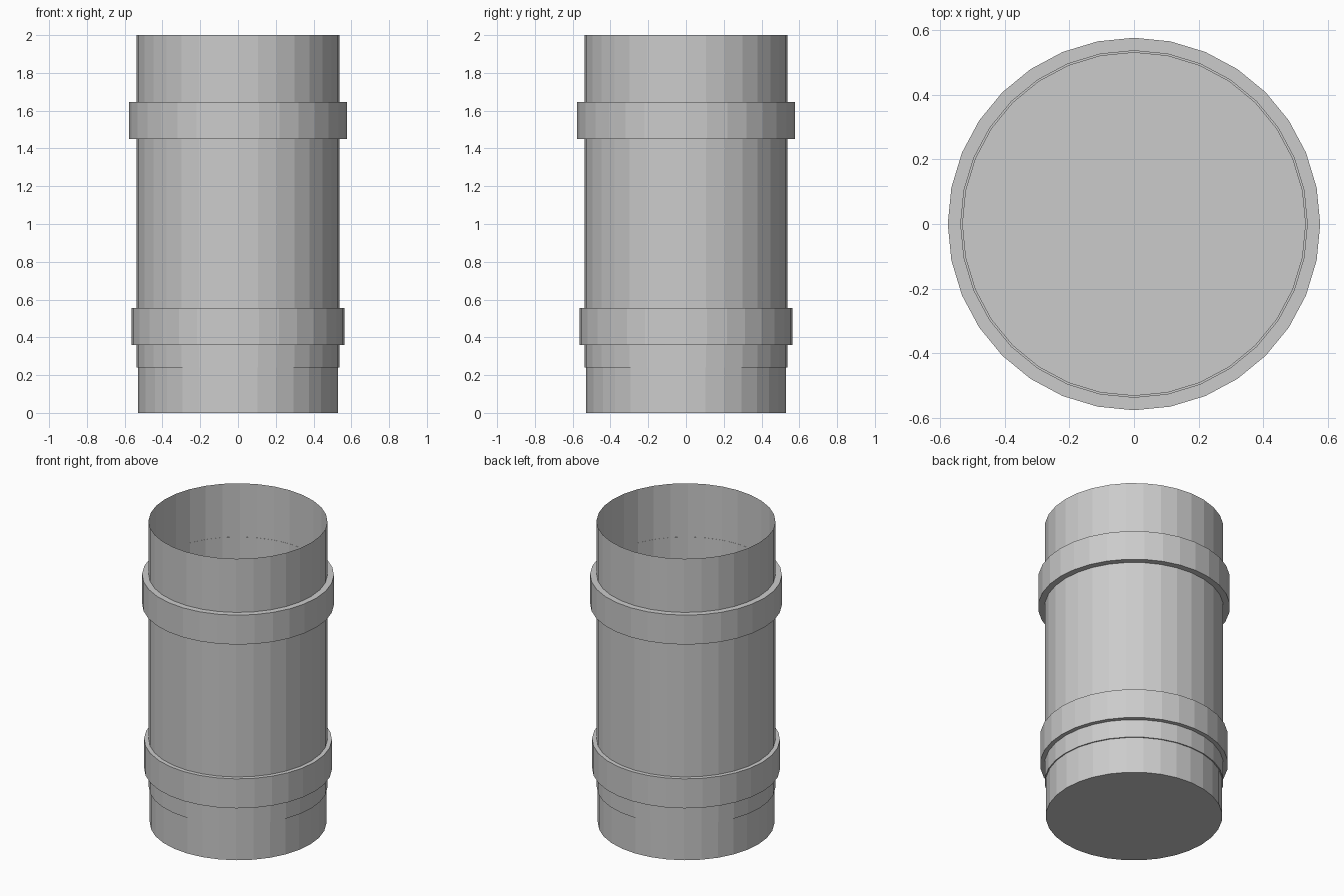
import bpy, bmesh
from math import cos, sin, tau

if "Cube" in bpy.data.objects:
    bpy.data.objects.remove(bpy.data.objects["Cube"])

SIDES = 32


def lathe(name, profile, closed=False, cap_start=False):
    """Spin (radius, z) points around z into a flat-faced object."""
    bm = bmesh.new()
    rings = [[bm.verts.new((r * cos(tau * i / SIDES), r * sin(tau * i / SIDES), z))
              for i in range(SIDES)] for r, z in profile]
    pairs = list(zip(rings, rings[1:]))
    if closed:
        pairs.append((rings[-1], rings[0]))
    for a, b in pairs:
        for i in range(SIDES):
            j = (i + 1) % SIDES
            bm.faces.new((a[i], a[j], b[j], b[i]))
    if cap_start:
        bm.faces.new(rings[0][::-1])
    bmesh.ops.recalc_face_normals(bm, faces=bm.faces)
    mesh = bpy.data.meshes.new(name)
    bm.to_mesh(mesh)
    bm.free()
    obj = bpy.data.objects.new(name, mesh)
    bpy.context.collection.objects.link(obj)
    return obj


def band(name, radius, bottom, top):
    inner = 0.536
    return lathe(name, [(inner, bottom), (radius, bottom), (radius, top), (inner, top)],
                 closed=True)


# Thin open-topped body with a slightly narrower foot
lathe("container_body", [(0.53, 0), (0.53, 0.24), (0.537, 0.24), (0.537, 2.0)],
      cap_start=True)

# Raised bands around the body
band("upper_band", 0.576, 1.45, 1.645)
band("lower_band", 0.564, 0.36, 0.555)
